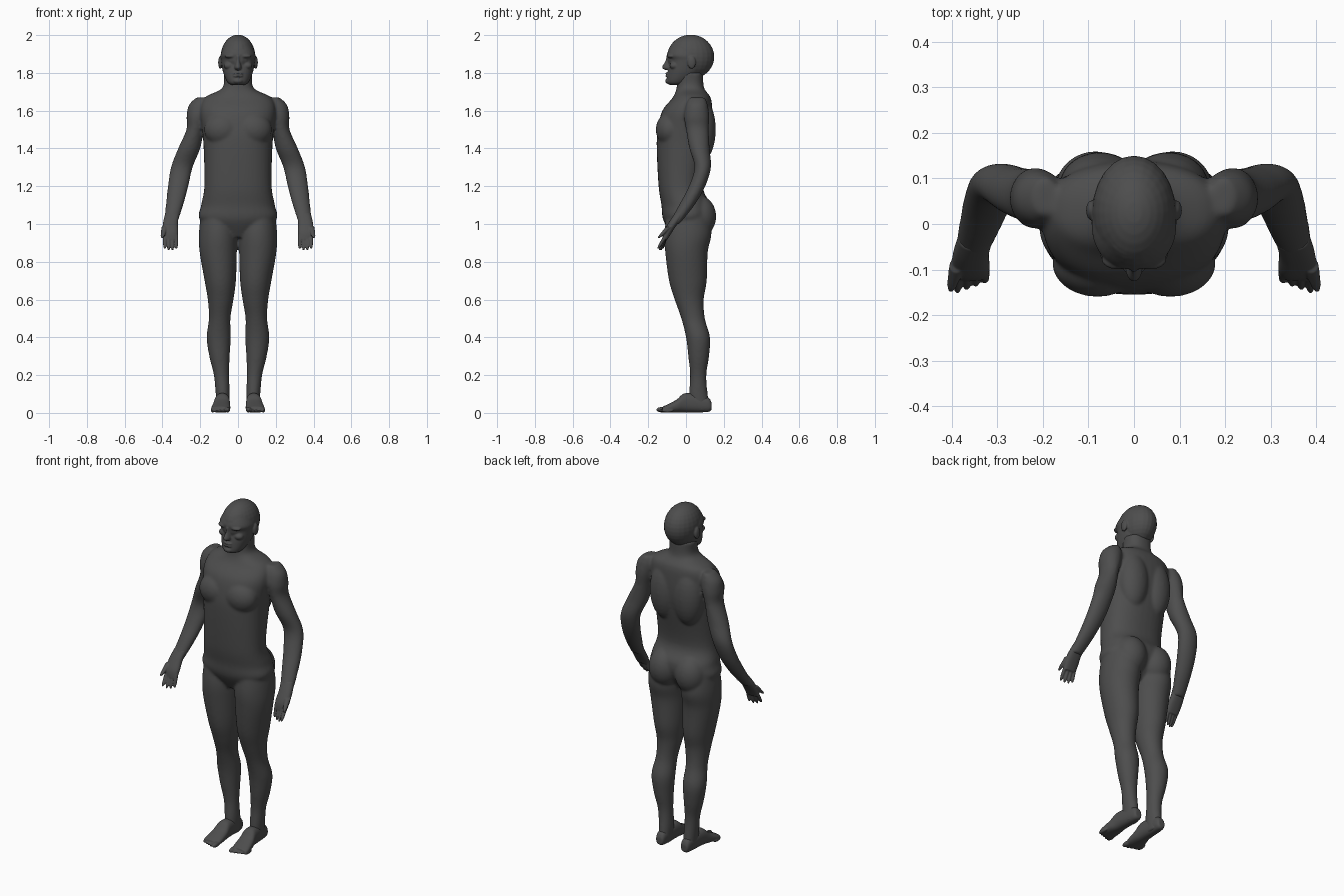
import bpy
import bmesh
from math import sin, cos, pi, copysign
from mathutils import Matrix, Vector

cube = bpy.data.objects.get("Cube")
if cube:
    bpy.data.objects.remove(cube)

# One dark grey colour for the whole figure
grey = (.075, .075, .075, 1)
skin = bpy.data.materials.new("dark grey")
skin.use_nodes = True
skin.diffuse_color = grey
skin.node_tree.nodes["Principled BSDF"].inputs["Base Color"].default_value = grey

PAIR = (1, -1)
SINGLE = (1,)


def spline(rows, steps=6):
    """Blend the cross-sections with a Catmull-Rom spline."""
    rows = [Vector(row) for row in rows]
    padded = [rows[0], *rows, rows[-1]]
    result = []
    for before, start, end, after in zip(padded, padded[1:], padded[2:], padded[3:]):
        tangent_start = (end - before) / 2
        tangent_end = (after - start) / 2
        for step in range(steps):
            t = step / steps
            ease = t * t * (3 - 2 * t)
            result.append(start.lerp(end, ease)
                          + tangent_start * t * (1 - t) ** 2
                          - tangent_end * t * t * (1 - t))
    return result + [rows[-1]]


def rounded(angle, power):
    """Point on a superellipse of unit radius."""
    return [copysign(abs(value) ** (2 / power), value)
            for value in (cos(angle), sin(angle))]


def loft(bm, rows, sides=PAIR, along_y=False, power=2, count=36):
    """Skin rows of (position, x low, x high, depth low, depth high)."""
    for side in sides:
        rings = []
        for position, x_low, x_high, depth_low, depth_high in spline(rows):
            ring = []
            for k in range(count):
                across, deep = rounded(2 * pi * k / count, power)
                x = side * (x_low + x_high + (x_high - x_low) * across) / 2
                depth = (depth_low + depth_high + (depth_high - depth_low) * deep) / 2
                point = (x, position, depth) if along_y else (x, depth, position)
                ring.append(bm.verts.new(point))
            rings.append(ring)
        for lower, upper in zip(rings, rings[1:]):
            for k in range(count):
                following = (k + 1) % count
                bm.faces.new((lower[k], lower[following], upper[following], upper[k]))
        bm.faces.new(rings[0])
        bm.faces.new(rings[-1])


def centred(rows):
    """Sections of (height, half width, front, back) around the middle."""
    return [(height, -half, half, front, back) for height, half, front, back in rows]


def blob(bm, centre, radii, sides=PAIR):
    """Ellipsoid muscle or facial detail."""
    for side in sides:
        x, y, z = centre
        placement = Matrix.Translation((side * x, y, z)) @ Matrix.Diagonal((*radii, 1))
        bmesh.ops.create_uvsphere(bm, u_segments=24, v_segments=16, radius=1,
                                  matrix=placement)


def digit(bm, base, tip, base_radius, tip_radius):
    """Tapered finger from its base down to a rounded tip."""
    base, tip = Vector(base), Vector(tip)
    rows = []
    for step in range(6):
        t = step / 5
        centre = base.lerp(tip, t)
        radius = (base_radius + (tip_radius - base_radius) * t) * (1 - t ** 8 / 2)
        rows.append((centre.z, centre.x - radius, centre.x + radius,
                     centre.y - radius, centre.y + radius))
    loft(bm, rows, count=16)


def finish(name, bm, voxel, smoothing):
    """Fuse the overlapping pieces of one part into a smooth skin."""
    bmesh.ops.recalc_face_normals(bm, faces=bm.faces[:])
    mesh = bpy.data.meshes.new(name)
    bm.to_mesh(mesh)
    bm.free()
    part = bpy.data.objects.new(name, mesh)
    bpy.context.collection.objects.link(part)
    mesh.materials.append(skin)
    mesh.shade_smooth()
    fuse = part.modifiers.new("fuse", "REMESH")
    fuse.mode = "VOXEL"
    fuse.voxel_size = voxel
    fuse.use_smooth_shade = True
    soften = part.modifiers.new("soften", "SMOOTH")
    soften.factor = .5
    soften.iterations = smoothing


# Torso and neck
body = bmesh.new()
loft(body, centred([
    (.93, .06, -.07, .06),
    (1.02, .2, -.12, .12),
    (1.1, .195, -.13, .13),
    (1.2, .178, -.145, .09),
    (1.4, .182, -.155, .125),
    (1.5, .19, -.15, .14),
    (1.6, .2, -.125, .14),
    (1.67, .175, -.07, .13),
    (1.72, .083, -.05, .096),
    (1.8, .076, -.045, .09),
]), sides=SINGLE, power=2.3)

# Chest, back and buttock muscles
blob(body, centre=(.08, -.085, 1.5), radii=(.1, .075, .09))
blob(body, centre=(.075, .08, 1.5), radii=(.09, .078, .17))
blob(body, centre=(.085, .07, 1.04), radii=(.09, .09, .11))

# Legs, from hip to sole
loft(body, [
    (1.06, .02, .195, -.1, .12),
    (.95, .004, .207, -.115, .135),
    (.85, .006, .203, -.11, .115),
    (.7, .011, .177, -.09, .11),
    (.6, .024, .16, -.06, .094),
    (.5, .04, .154, -.025, .1),
    (.4, .038, .166, 0, .127),
    (.3, .044, .152, .012, .122),
    (.2, .047, .128, .022, .108),
    (.1, .044, .118, .016, .115),
    (.01, .05, .11, .02, .13),
])

# Kneecaps
blob(body, centre=(.097, .015, .53), radii=(.035, .045, .05))

# Shoulders and arms
loft(body, [
    (1.67, .17, .22, .02, .1),
    (1.63, .15, .26, 0, .115),
    (1.57, .16, .272, -.01, .123),
    (1.5, .18, .273, 0, .12),
    (1.4, .2, .317, .018, .125),
    (1.3, .24, .355, .045, .132),
    (1.2, .263, .371, .015, .102),
    (1.1, .29, .382, -.037, .045),
    (1, .322, .394, -.092, -.035),
])
finish("body", body, voxel=.0075, smoothing=8)

# Palms
hands = bmesh.new()
loft(hands, [
    (1.06, .309, .384, -.057, 0),
    (1.01, .318, .396, -.09, -.038),
    (.96, .316, .4, -.118, -.072),
    (.918, .32, .394, -.126, -.098),
], power=2.4)

# Four fingers and a thumb
for i in range(4):
    x = .327 + .02 * i
    length = .06 + .02 * sin(pi * (i + 1) / 5)
    digit(hands, base=(x, -.107, .94), tip=(x, -.125 - .008 * i, .94 - length),
          base_radius=.011, tip_radius=.009)
digit(hands, base=(.388, -.09, .985), tip=(.402, -.146, .925),
      base_radius=.017, tip_radius=.01)
finish("hands", hands, voxel=.0035, smoothing=3)

# Feet, from heel to ball
feet = bmesh.new()
loft(feet, [
    (.135, .062, .1, .015, .055),
    (.11, .052, .11, .004, .085),
    (0, .044, .123, .003, .105),
    (-.05, .041, .134, .002, .07),
    (-.1, .041, .142, .001, .044),
    (-.125, .048, .138, .003, .032),
], along_y=True, power=2.4)

# Toes, the first one thicker
for i in range(5):
    size = .01 if i else .015
    blob(feet, centre=(.056 + .0195 * i, -.126 + .007 * i, size + .002),
         radii=(size, .032, size))
finish("feet", feet, voxel=.004, smoothing=5)

# Skull and face
head = bmesh.new()
blob(head, centre=(0, .025, 1.885), radii=(.092, .125, .117), sides=SINGLE)
loft(head, centred([
    (1.735, .03, -.083, -.02),
    (1.75, .055, -.1, .02),
    (1.8, .078, -.097, .08),
    (1.865, .09, -.087, .1),
    (1.9, .091, -.1, .1),
    (1.96, .065, -.07, .1),
]), sides=SINGLE, power=2.2)

# Nose
loft(head, centred([
    (1.89, .012, -.105, -.06),
    (1.865, .01, -.108, -.06),
    (1.83, .019, -.127, -.06),
    (1.816, .014, -.112, -.06),
]), sides=SINGLE)

# Brows, eyes, cheeks and ears
blob(head, centre=(.036, -.077, 1.889), radii=(.036, .023, .012))
blob(head, centre=(.035, -.07, 1.868), radii=(.015, .014, .01))
blob(head, centre=(.048, -.062, 1.838), radii=(.028, .025, .02))
blob(head, centre=(.094, .03, 1.855), radii=(.011, .022, .034))

# Lips and chin
for height in (1.797, 1.783):
    blob(head, centre=(0, -.096, height), radii=(.027, .013, .006), sides=SINGLE)
blob(head, centre=(0, -.088, 1.757), radii=(.028, .022, .016), sides=SINGLE)
finish("head", head, voxel=.004, smoothing=4)
